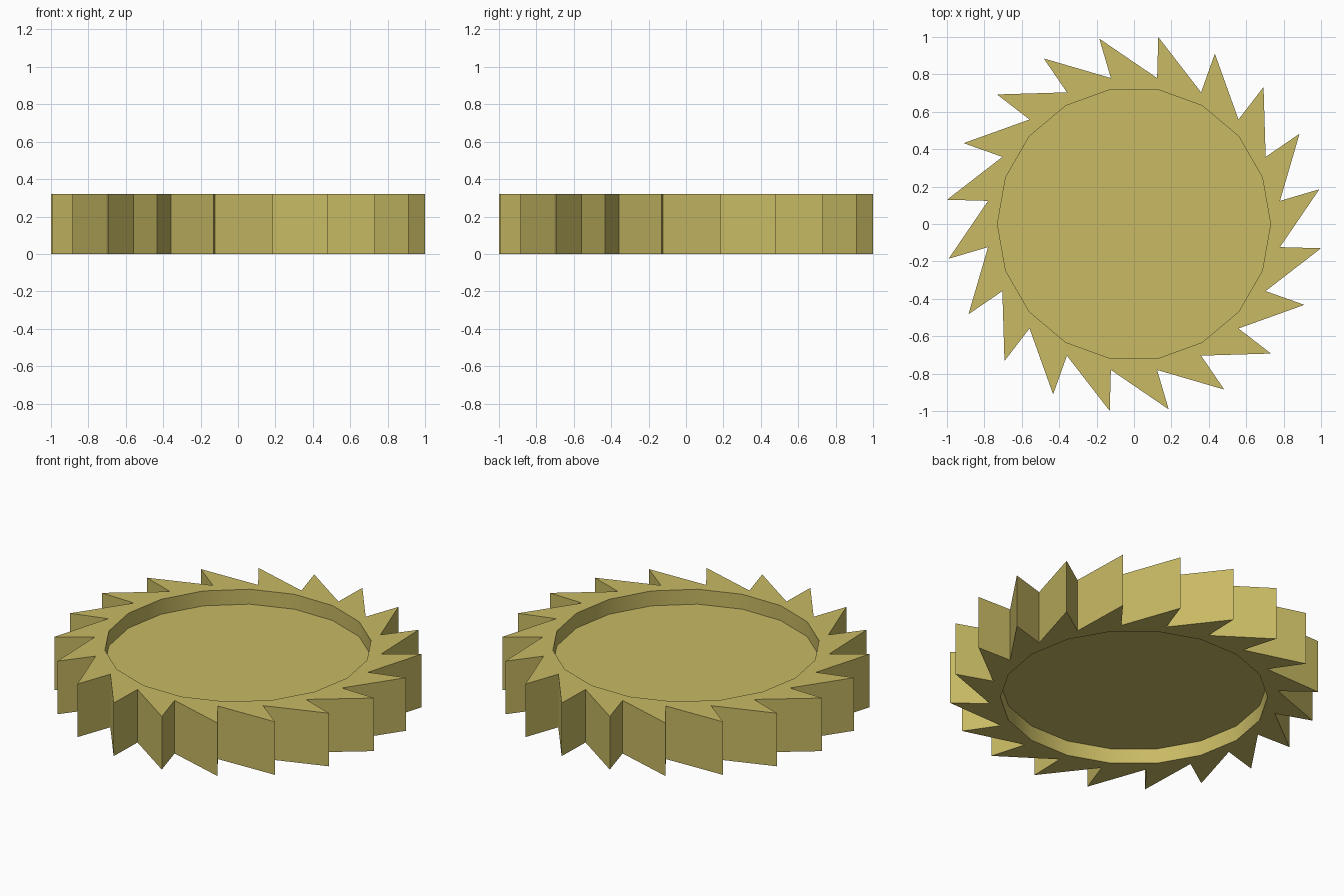
import bpy, bmesh
from math import radians, cos, sin

if "Cube" in bpy.data.objects:
    bpy.data.objects.remove(bpy.data.objects["Cube"])

TEETH, SIDES = 20, 18
H = 0.32                      # gear thickness
R_TIP, R_ROOT, R_HOLE = 1.008, 0.79, 0.73
RECESS = 0.09                 # depth of the dished web on both sides

brass = bpy.data.materials.new("dull brass")
brass.diffuse_color = (0.578, 0.491, 0.127, 1)
brass.use_nodes = True
brass.node_tree.nodes["Principled BSDF"].inputs["Base Color"].default_value = brass.diffuse_color


def polar(r, deg):
    a = radians(deg)
    return r * cos(a), r * sin(a)


def finish(bm, name):
    bmesh.ops.recalc_face_normals(bm, faces=bm.faces)
    me = bpy.data.meshes.new(name)
    bm.to_mesh(me)
    bm.free()
    me.materials.append(brass)
    ob = bpy.data.objects.new(name, me)
    bpy.context.collection.objects.link(ob)
    bpy.ops.object.select_all(action='DESELECT')
    ob.select_set(True)
    bpy.context.view_layer.objects.active = ob
    bpy.ops.object.shade_smooth_by_angle(angle=radians(30))
    return ob


def wall(bm, points, z0, z1):
    """Vertical wall around a closed outline; returns bottom and top loops."""
    lo = [bm.verts.new((x, y, z0)) for x, y in points]
    hi = [bm.verts.new((x, y, z1)) for x, y in points]
    n = len(points)
    for i in range(n):
        j = (i + 1) % n
        bm.faces.new((lo[i], lo[j], hi[j], hi[i]))
    return lo, hi


def loop_edges(bm, loop):
    return [bm.edges.get((loop[i - 1], loop[i])) for i in range(len(loop))]


# Toothed ring: slanted saw teeth outside, 18-sided hole inside
outline = []
for k in range(TEETH):
    outline.append(polar(R_ROOT, 9 + 18 * k))
    outline.append(polar(R_TIP, 28.6 + 18 * k))
hole = [polar(R_HOLE, 360 / SIDES * k) for k in range(SIDES)]

bm = bmesh.new()
outer = wall(bm, outline, 0, H)
inner = wall(bm, hole, 0, H)
for o, i in zip(outer, inner):
    bmesh.ops.triangle_fill(bm, edges=loop_edges(bm, o) + loop_edges(bm, i),
                            normal=(0, 0, 1), use_beauty=True)
finish(bm, "toothed_ring")

# Recessed web disc filling the hole
bm = bmesh.new()
lo, hi = wall(bm, hole, RECESS, H - RECESS)
bm.faces.new(lo[::-1])
bm.faces.new(hi)
finish(bm, "web_disc")
